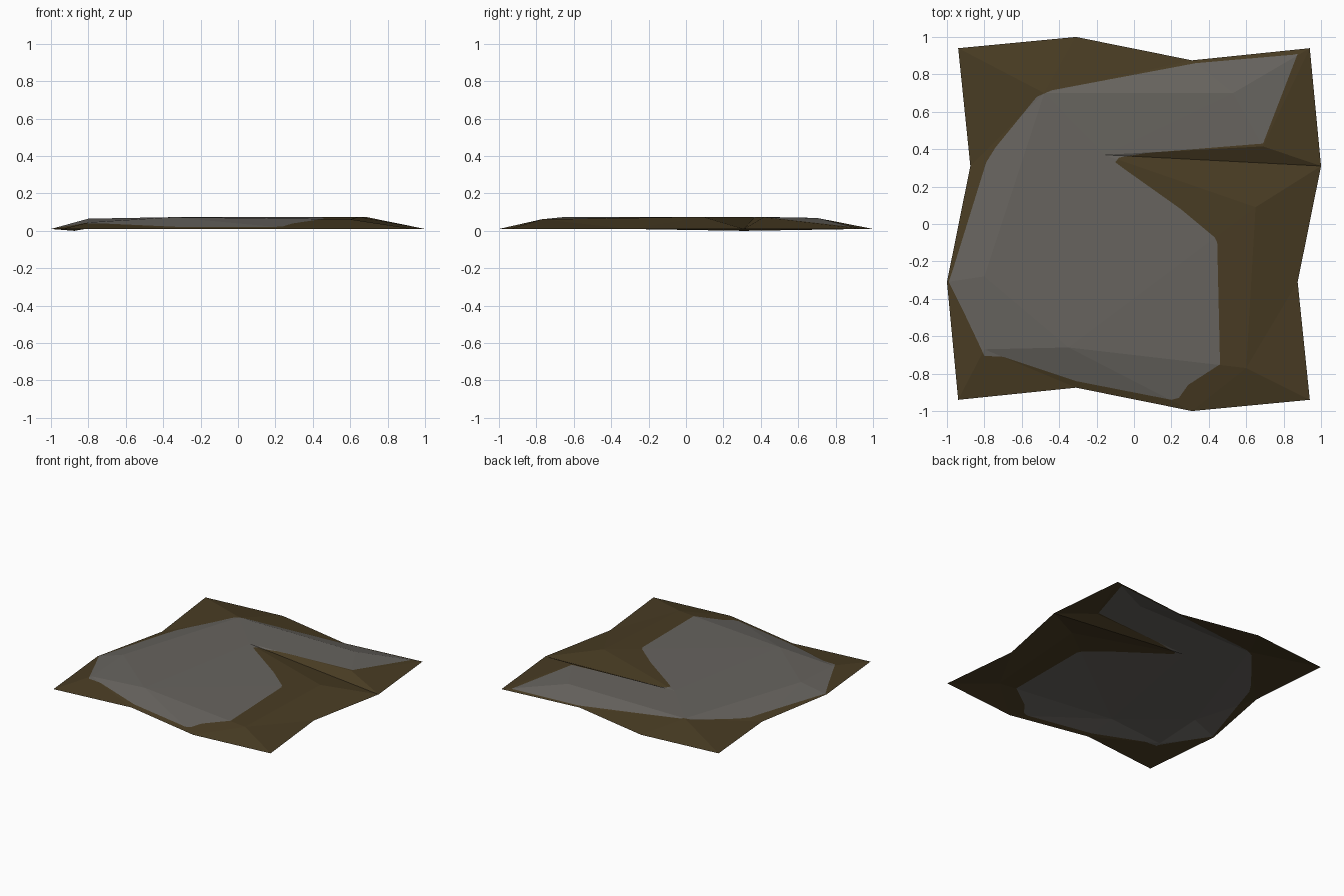
import bpy
from mathutils import Vector
from mathutils.geometry import (delaunay_2d_cdt, barycentric_transform,
                                intersect_point_tri_2d)

cube = bpy.data.objects.get("Cube")
if cube:
    bpy.data.objects.remove(cube)


def flat_material(name, colour):
    mat = bpy.data.materials.new(name)
    mat.use_nodes = True
    mat.diffuse_color = (*colour, 1)
    bsdf = mat.node_tree.nodes["Principled BSDF"]
    bsdf.inputs["Base Color"].default_value = (*colour, 1)
    bsdf.inputs["Roughness"].default_value = 0.9
    return mat


def inside(p, outline):
    """Even-odd test of a point against a closed outline."""
    hit = False
    for a, b in zip(outline, outline[1:] + outline[:1]):
        if (a.y > p.y) != (b.y > p.y):
            if p.x < a.x + (p.y - a.y) * (b.x - a.x) / (b.y - a.y):
                hit = not hit
    return hit


def triangulate(flat_points, fixed_edges, outline):
    """Triangulate flat points, keeping only what lies in the outline."""
    verts, _, tris, *_ = delaunay_2d_cdt(
        flat_points, fixed_edges, [], 0, 1e-5)
    tris = [t for t in tris
            if inside((verts[t[0]] + verts[t[1]] + verts[t[2]]) / 3, outline)]
    return verts, tris


soil = flat_material("brown soil", (0.066, 0.045, 0.017))
stone = flat_material("grey stone", (0.135, 0.126, 0.113))

# Wavy rim: one half, repeated by a half turn
half = [(-0.94, 0.94), (-0.31, 1.0), (0.31, 0.875),
        (0.94, 0.94), (1.0, 0.31), (0.875, -0.31)]
rim = [Vector(p) for p in half] + [-Vector(p) for p in half]
points = {f"rim{i}": Vector((p.x, p.y, 0.01)) for i, p in enumerate(rim)}
points["rim11"].z = 0.0

# Raised plateau corners, with a gully cut in from the right
points.update({
    "west": Vector((-0.80, -0.28, 0.065)),
    "south_west": Vector((-0.80, -0.67, 0.045)),
    "south": Vector((-0.35, -0.66, 0.073)),
    "south_east": Vector((0.60, -0.77, 0.062)),
    "east": Vector((0.65, 0.09, 0.075)),
    "gully_head": Vector((-0.16, 0.37, 0.075)),
    "gully_lip": Vector((0.69, 0.415, 0.073)),
    "north_east": Vector((0.53, 0.70, 0.069)),
    "north_west": Vector((-0.48, 0.70, 0.069)),
})
names = list(points)
base = list(points.values())

# Creases between the named points
chains = [
    "west south south_east east gully_head gully_lip north_east north_west west",
    "gully_head rim4 gully_lip rim3 north_east rim2",
    "rim4 east rim5 south_east rim6",
    "rim7 south_east", "rim8 south south_west west rim10",
    "rim9 south_west", "rim0 north_west rim11 west", "rim1 north_west",
    "rim8 south_west rim10", "rim2 north_west",
    " ".join(f"rim{i % 12}" for i in range(13)),
]
creases = set()
for chain in chains:
    row = [names.index(n) for n in chain.split()]
    creases.update(tuple(sorted(pair)) for pair in zip(row, row[1:]))

flat, tris = triangulate([p.xy for p in base], list(creases), rim)
solid = [Vector((v.x, v.y, min(base, key=lambda p: (p.xy - v).length).z))
         for v in flat]

# Outline of the stone patch
patch = [Vector(p) for p in [
    (0.875, 0.91), (0.69, 0.43), (0.07, 0.38), (-0.08, 0.355), (-0.1, 0.33),
    (-0.06, 0.3), (0.25, 0.08), (0.43, -0.07), (0.445, -0.1), (0.46, -0.75),
    (0.29, -0.86), (0.24, -0.93), (0.2, -0.94), (-0.31, -0.84), (-0.7, -0.71),
    (-0.8, -0.705), (-0.83, -0.64), (-0.92, -0.45), (-0.99, -0.31),
    (-0.97, -0.25), (-0.79, 0.33), (-0.74, 0.41), (-0.52, 0.68),
    (-0.44, 0.715), (0.33, 0.86), (0.85, 0.905)]]


def lift(v):
    """Place a flat point on the creased surface."""
    for tri in tris:
        a, b, c = (solid[i] for i in tri)
        if intersect_point_tri_2d(v, a.xy, b.xy, c.xy):
            return barycentric_transform(
                v.to_3d(), a.xy.to_3d(), b.xy.to_3d(), c.xy.to_3d(), a, b, c)
    return min(solid, key=lambda p: (p.xy - v).length).copy()


# Cut the surface along the patch outline and colour each side
n = len(flat)
cuts = [(n + i, n + (i + 1) % len(patch)) for i in range(len(patch))]
for a, b, c in tris:
    cuts += [(a, b), (b, c), (c, a)]
verts, faces = triangulate(list(flat) + patch, cuts, rim)
mesh = bpy.data.meshes.new("ground_tile")
mesh.from_pydata([lift(v) for v in verts], [], [list(f) for f in faces])
mesh.materials.append(soil)
mesh.materials.append(stone)
for poly in mesh.polygons:
    poly.material_index = int(inside(poly.center, patch))
mesh.update()
tile = bpy.data.objects.new("ground_tile", mesh)
bpy.context.collection.objects.link(tile)
